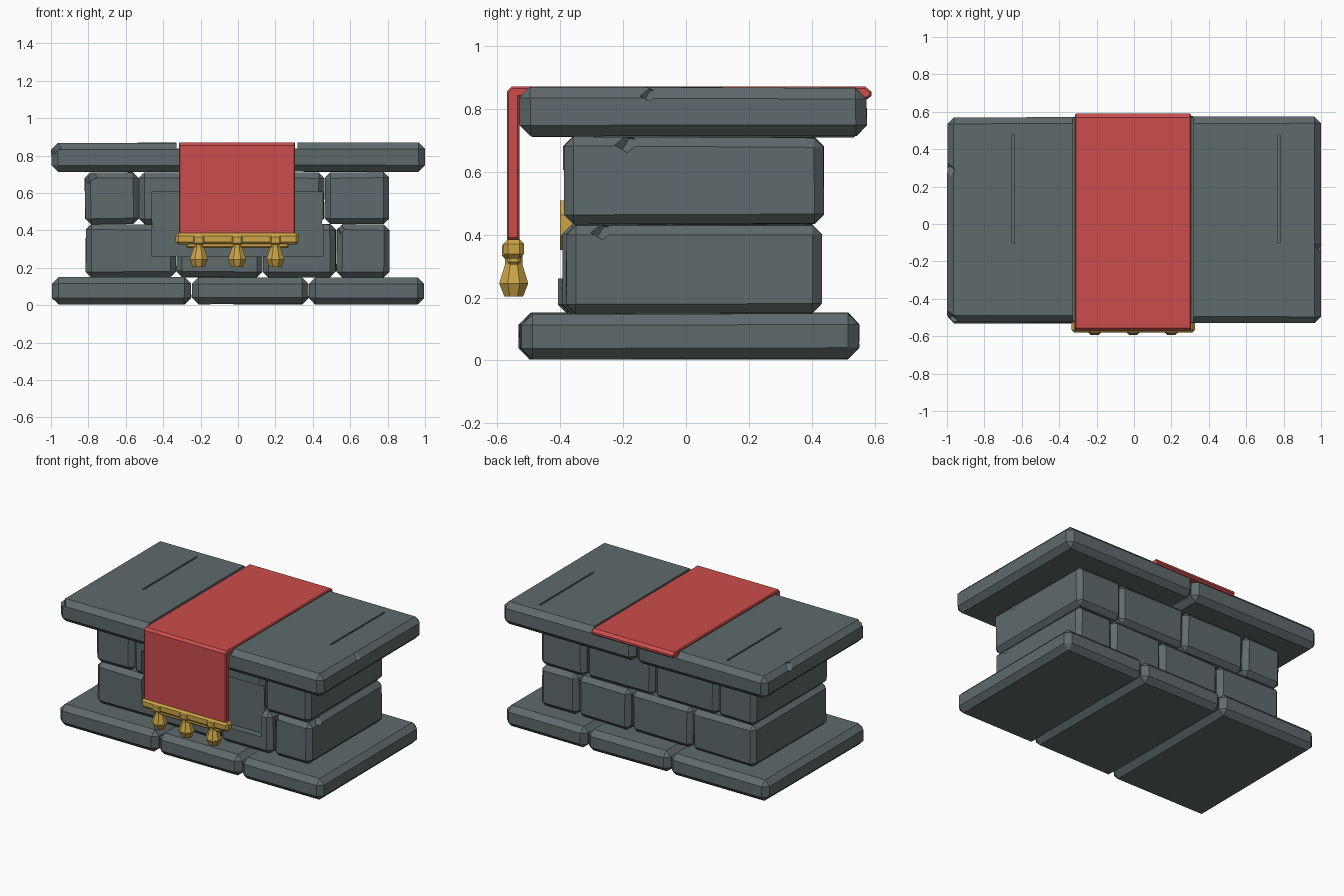
import bpy, bmesh, math, random
from mathutils import Vector, Matrix

if "Cube" in bpy.data.objects:
    bpy.data.objects.remove(bpy.data.objects["Cube"])

random.seed(4)


def material(name, rgb):
    m = bpy.data.materials.new(name)
    m.diffuse_color = (*rgb, 1)
    m.use_nodes = True
    m.node_tree.nodes["Principled BSDF"].inputs["Base Color"].default_value = m.diffuse_color
    return m


STONE = material("grey stone", (0.115, 0.145, 0.150))
RED = material("red cloth", (0.60, 0.075, 0.075))
GOLD = material("gold trim", (0.60, 0.37, 0.062))


def finish(name, bm, mat):
    bmesh.ops.recalc_face_normals(bm, faces=bm.faces)
    me = bpy.data.meshes.new(name)
    bm.to_mesh(me)
    bm.free()
    me.materials.append(mat)
    ob = bpy.data.objects.new(name, me)
    bpy.context.collection.objects.link(ob)
    return ob


def box(name, lo, hi, mat, bevel=0.0, jitter=0.0):
    """Chamfered box between two corners, optionally slightly uneven."""
    bm = bmesh.new()
    bmesh.ops.create_cube(bm, size=1)
    lo, hi = Vector(lo), Vector(hi)
    for v in bm.verts:
        v.co = Vector(((lo[i] + hi[i]) / 2 + v.co[i] * (hi[i] - lo[i])
                       + random.uniform(-jitter, jitter)) for i in range(3))
    if bevel:
        bmesh.ops.bevel(bm, geom=bm.edges[:], offset=bevel, segments=1,
                        affect='EDGES', profile=0.5)
    return finish(name, bm, mat)


def cut(ob, cutter):
    mod = ob.modifiers.new("cut", 'BOOLEAN')
    mod.operation = 'DIFFERENCE'
    mod.solver = 'EXACT'
    mod.object = cutter
    bpy.context.view_layer.objects.active = ob
    bpy.ops.object.modifier_apply(modifier=mod.name)
    bpy.data.objects.remove(cutter)


def chip(ob, pos, size):
    """Knock a small angular piece out of an edge."""
    c = box("chip_cutter", (-size,) * 3, (size,) * 3, STONE)
    c.data.transform(Matrix.Translation(pos) @ Matrix.Rotation(0.7, 4, 'X')
                     @ Matrix.Rotation(0.6, 4, 'Y') @ Matrix.Rotation(0.5, 4, 'Z'))
    c.hide_render = True
    cut(ob, c)


def course(name, xs, fronts, backs, z0, z1, bevel):
    """Row of full-depth stones split at the given x positions."""
    return [box(f"{name}_{i + 1}", (xs[i] + 0.002, fronts[i], z0),
                (xs[i + 1] - 0.002, backs[i], z1), STONE, bevel, 0.003)
            for i in range(len(xs) - 1)]


# Stone courses: plinth, two wall rows, table top
base = course("base_slab", (-0.995, -0.25, 0.378, 0.997),
              (-0.53, -0.527, -0.525), (0.55, 0.548, 0.552), 0.004, 0.15, 0.035)
lower = course("lower_block", (-0.815, -0.33, 0.132, 0.525, 0.81),
               (-0.385, -0.405, -0.395, -0.382), (0.425, 0.42, 0.43, 0.43),
               0.15, 0.432, 0.03)
upper = course("upper_block", (-0.82, -0.53, -0.05, 0.462, 0.808),
               (-0.388, -0.388, -0.39, -0.388), (0.43, 0.425, 0.43, 0.437),
               0.434, 0.71, 0.03)
top = course("top_slab", (-1.0, -0.005, 1.0), (-0.522, -0.53), (0.57, 0.575),
             0.712, 0.868, 0.035)

# Sunken front panel in the wall
for ob in lower[:3] + upper[1:3]:
    cut(ob, box("recess_cutter", (-0.46, -0.6, 0.26), (0.455, -0.345, 0.605), STONE))
box("front_panel", (-0.455, -0.35, 0.262), (0.45, -0.30, 0.603), STONE)

# Shallow channel for the cloth and a carved line on each half of the top
for ob, x in zip(top, (-0.645, 0.775)):
    cut(ob, box("channel_cutter", (-0.33, -0.8, 0.838), (0.317, 0.8, 1.0), STONE))
    cut(ob, box("line_cutter", (x - 0.006, -0.105, 0.855), (x + 0.006, 0.475, 0.95), STONE))

# Chipped edges
chip(top[0], (-0.99, -0.515, 0.855), 0.035)
chip(top[0], (-1.0, 0.29, 0.86), 0.03)
chip(top[1], (1.0, -0.12, 0.855), 0.022)
chip(lower[3], (0.81, -0.27, 0.42), 0.026)
chip(lower[3], (0.535, -0.385, 0.425), 0.03)
chip(upper[3], (0.81, -0.19, 0.70), 0.028)
chip(upper[0], (-0.80, -0.38, 0.70), 0.035)
chip(base[0], (-0.255, -0.53, 0.14), 0.025)
chip(base[2], (0.995, -0.52, 0.14), 0.03)

# Cloth: bent strip swept across x
bm = bmesh.new()
profile = [(-0.57, 0.385), (-0.57, 0.855), (-0.555, 0.871), (0.57, 0.871),
           (0.59, 0.855), (0.59, 0.842), (0.578, 0.832), (-0.53, 0.837), (-0.53, 0.385)]
f = bm.faces.new([bm.verts.new((-0.316, y, z)) for y, z in profile])
ext = bmesh.ops.extrude_face_region(bm, geom=[f])
bmesh.ops.translate(bm, vec=(0.622, 0, 0),
                    verts=[g for g in ext["geom"] if isinstance(g, bmesh.types.BMVert)])
rims = [e for e in bm.edges if abs(e.verts[0].co.x - e.verts[1].co.x) < 1e-5]
bmesh.ops.bevel(bm, geom=rims, offset=0.006, segments=1, affect='EDGES')
finish("altar_cloth", bm, RED)

# Gold hem bar with a thinner rail below
box("hem_bar", (-0.333, -0.58, 0.325), (0.325, -0.515, 0.385), GOLD, 0.014)
box("hem_rail", (-0.275, -0.568, 0.305), (0.27, -0.527, 0.335), GOLD, 0.008)

# Tassels: turned eight-sided drops
RINGS = [(0.022, 0.36), (0.030, 0.335), (0.030, 0.305), (0.050, 0.245), (0.032, 0.203)]
for i, x in enumerate((-0.21, -0.005, 0.2)):
    bm = bmesh.new()
    loops = [[bm.verts.new((x + r * 1.05 * math.cos((k + .5) * math.pi / 4),
                            -0.548 + r * math.sin((k + .5) * math.pi / 4), z))
              for k in range(8)] for r, z in RINGS]
    for a, b in zip(loops, loops[1:]):
        for k in range(8):
            bm.faces.new((a[k], a[(k + 1) % 8], b[(k + 1) % 8], b[k]))
    bm.faces.new(loops[0])
    bm.faces.new(loops[-1])
    finish(f"tassel_{i + 1}", bm, GOLD)
    box(f"tassel_clasp_{i + 1}", (x - 0.03, -0.586, 0.325), (x + 0.03, -0.52, 0.372), GOLD, 0.008)

# Gold medallion on the panel behind the cloth
bm = bmesh.new()
bmesh.ops.create_cone(bm, cap_ends=True, segments=8, radius1=0.085, radius2=0.085, depth=0.055,
                      matrix=Matrix.Translation((0, -0.373, 0.43)) @ Matrix.Rotation(math.pi / 2, 4, 'X')
                      @ Matrix.Rotation(math.pi / 8, 4, 'Z'))
finish("medallion", bm, GOLD)
